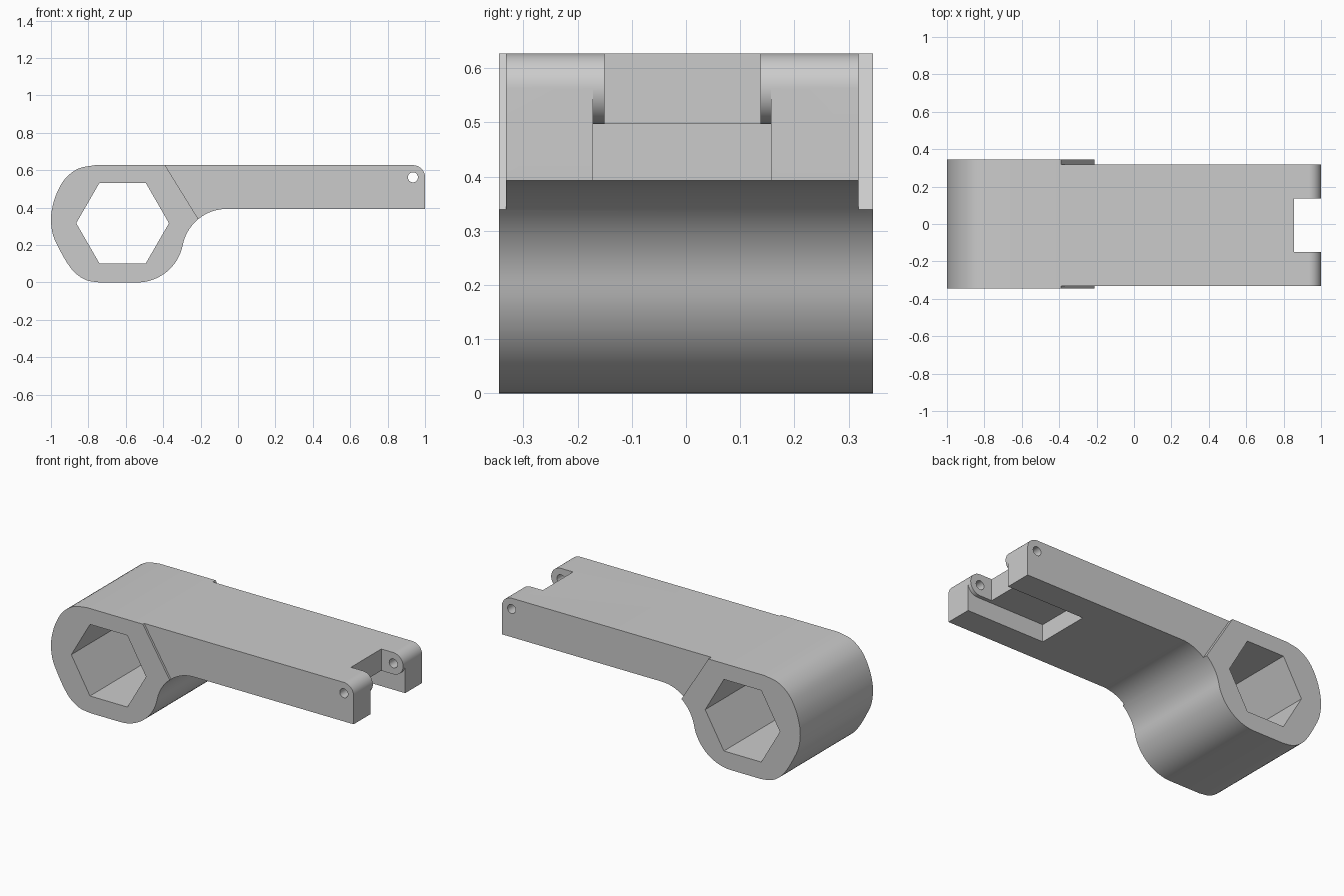
import bpy, bmesh, math
from mathutils import Vector

if "Cube" in bpy.data.objects:
    bpy.data.objects.remove(bpy.data.objects["Cube"])

grey = bpy.data.materials.new("plain grey")
grey.use_nodes = True
colour = (0.6, 0.6, 0.6, 1)
grey.diffuse_color = colour
grey.node_tree.nodes["Principled BSDF"].inputs["Base Color"].default_value = colour


def arc(cx, cz, r, start, end, steps=16):
    angles = [math.radians(start + (end - start) * i / steps) for i in range(steps + 1)]
    return [(cx + r * math.cos(a), cz + r * math.sin(a)) for a in angles]


def curve_through(points, steps=4):
    """Smooth path through the points."""
    p = [Vector(q) for q in points]
    p = [p[0] * 2 - p[1]] + p + [p[-1] * 2 - p[-2]]
    path = []
    for a, b, c, d in zip(p, p[1:], p[2:], p[3:]):
        for i in range(steps):
            t = i / steps
            path.append(tuple(0.5 * (2 * b + (c - a) * t + (2 * a - 5 * b + 4 * c - d) * t**2
                                     + (3 * b - a - 3 * c + d) * t**3)))
    return path + [tuple(points[-1])]


def prism(name, profile, y0, y1):
    """Extrude an x-z outline along y."""
    bm = bmesh.new()
    face = bm.faces.new([bm.verts.new((x, y0, z)) for x, z in profile])
    grown = bmesh.ops.extrude_face_region(bm, geom=[face])["geom"]
    moved = [v for v in grown if isinstance(v, bmesh.types.BMVert)]
    bmesh.ops.translate(bm, verts=moved, vec=(0, y1 - y0, 0))
    bmesh.ops.recalc_face_normals(bm, faces=bm.faces)
    mesh = bpy.data.meshes.new(name)
    bm.to_mesh(mesh)
    bm.free()
    mesh.materials.append(grey)
    obj = bpy.data.objects.new(name, mesh)
    bpy.context.collection.objects.link(obj)
    return obj


def combine(target, tool, operation):
    mod = target.modifiers.new(operation, "BOOLEAN")
    mod.operation, mod.object, mod.solver = operation, tool, "EXACT"
    bpy.context.view_layer.objects.active = target
    bpy.ops.object.modifier_apply(modifier=mod.name)
    bpy.data.objects.remove(tool)


TOP, UNDER = 0.627, 0.393
PIN = (0.935, 0.562)

# Concave neck between head and arm, split where the wide head ends
neck = arc(-0.06, 0.153, 0.24, 168.5, 90, 24)
split = min(range(len(neck)), key=lambda i: abs(neck[i][0] + 0.215))

# Wide head, with its rounded outline
back = curve_through([(-0.765, TOP), (-0.85, 0.61), (-0.92, 0.56), (-0.966, 0.485),
                      (-0.992, 0.405), (-1, 0.33), (-0.988, 0.25), (-0.955, 0.178),
                      (-0.915, 0.107), (-0.87, 0.05), (-0.81, 0.012), (-0.74, 0)])
belly = arc(-0.54, 0.25, 0.25, -90, -11.5)
wrench = prism("wrench_body", [(-0.39, TOP)] + back + belly[:-1] + neck[:split + 1], -0.345, 0.345)

# Slimmer arm with a rounded top corner
arm = prism("arm", [(-0.39, TOP)] + neck[split:] + [(1, UNDER)] + arc(*PIN, 0.065, 0, 90),
            -0.332, 0.318)
combine(wrench, arm, "UNION")

# Hexagonal socket
combine(wrench, prism("socket", arc(-0.617, 0.317, 0.248, 0, 300, 5), -1, 1), "DIFFERENCE")

# Pocket under the arm, leaving rounded hinge bosses
pocket = [(0.485, 0.3), (0.485, 0.497)] + arc(*PIN, 0.065, -90, 0) + [(1.1, 0.562), (1.1, 0.3)]
combine(wrench, prism("pocket", pocket, -0.172, 0.157), "DIFFERENCE")

# Slot between the bosses
slot = [(0.855, 0.3), (0.855, 0.8), (1.1, 0.8), (1.1, 0.3)]
combine(wrench, prism("slot", slot, -0.15, 0.137), "DIFFERENCE")

# Hinge pin hole
combine(wrench, prism("pin_hole", arc(*PIN, 0.027, 0, 345, 23), -1, 1), "DIFFERENCE")

bpy.ops.object.select_all(action="DESELECT")
wrench.select_set(True)
bpy.context.view_layer.objects.active = wrench
bpy.ops.object.shade_smooth_by_angle(angle=math.radians(25))
